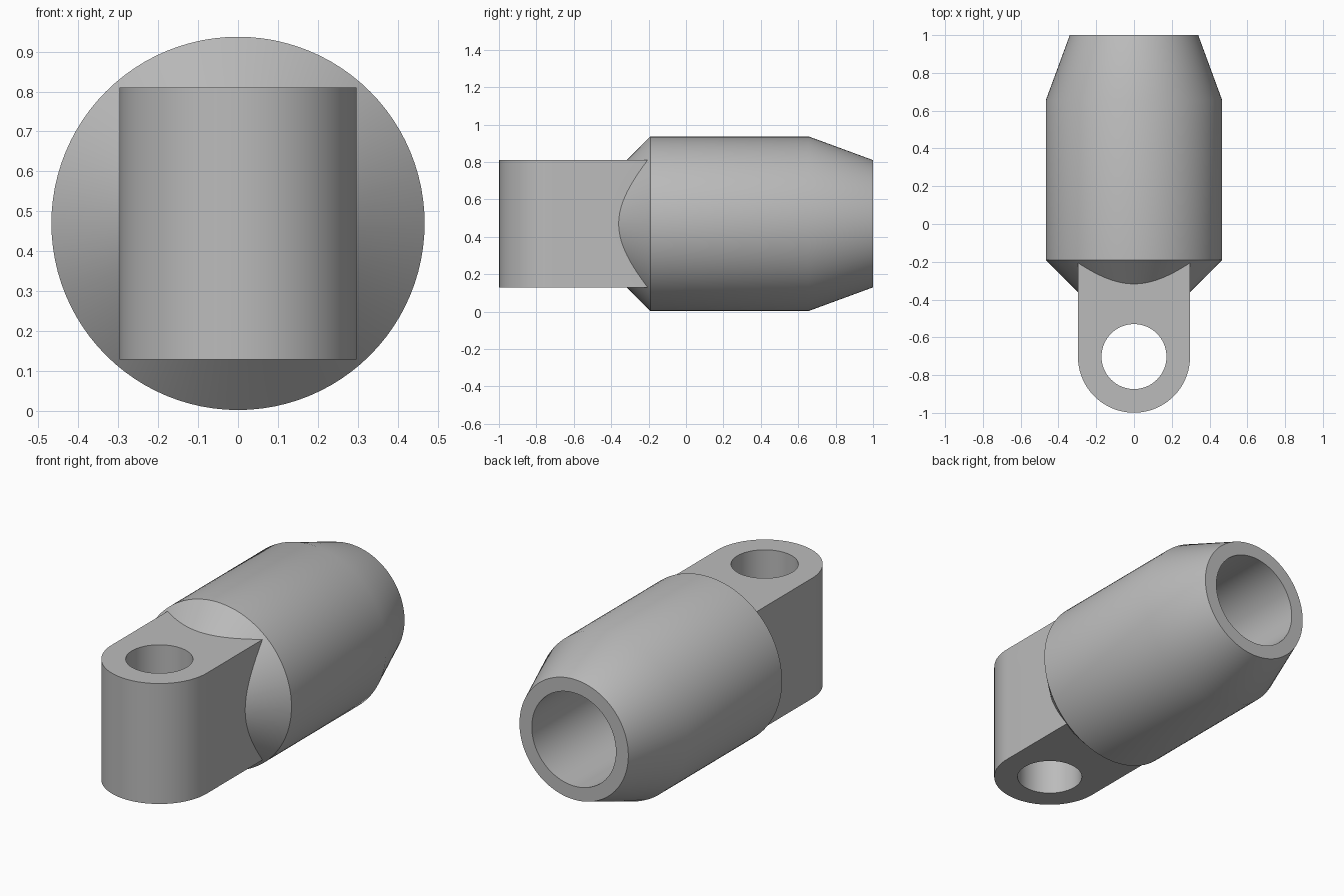
import bpy
import math
from math import sin, cos, pi

cube = bpy.data.objects.get("Cube")
if cube:
    bpy.data.objects.remove(cube, do_unlink=True)

AXIS_Z = 0.47      # height of the long axis
EYE_Y = -0.702     # centre of the pin hole
LUG_R = 0.297
SEGMENTS = 96

grey = bpy.data.materials.new("plain grey")
grey.use_nodes = True
grey.diffuse_color = (0.5, 0.5, 0.5, 1)
grey.node_tree.nodes["Principled BSDF"].inputs["Base Color"].default_value = (0.5, 0.5, 0.5, 1)


def make_object(name, verts, faces):
    mesh = bpy.data.meshes.new(name)
    mesh.from_pydata(verts, [], faces)
    mesh.materials.append(grey)
    obj = bpy.data.objects.new(name, mesh)
    bpy.context.collection.objects.link(obj)
    return obj


def lathe(name, profile):
    """Revolve (radius, y) points about the long axis, capping both ends."""
    n = SEGMENTS
    verts = [(r * cos(2 * pi * i / n), y, AXIS_Z + r * sin(2 * pi * i / n))
             for r, y in profile for i in range(n)]
    faces = [(k * n + i, (k + 1) * n + i, (k + 1) * n + (i + 1) % n, k * n + (i + 1) % n)
             for k in range(len(profile) - 1) for i in range(n)]
    last = (len(profile) - 1) * n
    faces += [tuple(range(n)), tuple(reversed(range(last, last + n)))]
    return make_object(name, verts, faces)


def prism(name, outline, z0, z1):
    """Extrude a counter-clockwise (x, y) outline upward."""
    n = len(outline)
    verts = [(x, y, z) for z in (z0, z1) for x, y in outline]
    faces = [(i, (i + 1) % n, n + (i + 1) % n, n + i) for i in range(n)]
    faces += [tuple(reversed(range(n))), tuple(range(n, 2 * n))]
    return make_object(name, verts, faces)


def arc(radius, start, end, steps):
    return [(radius * cos(start + (end - start) * i / steps),
             EYE_Y + radius * sin(start + (end - start) * i / steps)) for i in range(steps + 1)]


def combine(target, tool, operation):
    tool.hide_render = True
    mod = target.modifiers.new(operation.lower(), 'BOOLEAN')
    mod.operation = operation
    mod.solver = 'EXACT'
    mod.object = tool
    bpy.context.view_layer.objects.active = target
    bpy.ops.object.modifier_apply(modifier=mod.name)
    bpy.data.objects.remove(tool, do_unlink=True)


# Barrel: chamfered front, straight middle, tapered open rear
socket = lathe("socket_with_eye_lug", [(0.22, -0.437), (0.467, -0.19), (0.467, 0.655), (0.34, 1.0)])

# Lug with a rounded front, running back into the barrel
lug = prism("eye_lug", arc(LUG_R, pi, 2 * pi, 48) + [(LUG_R, -0.12), (-LUG_R, -0.12)], 0.13, 0.81)
combine(socket, lug, 'UNION')

# Vertical pin hole through the lug
combine(socket, prism("pin_hole", arc(0.172, 0, 2 * pi, 64)[:-1], -0.1, 1.1), 'DIFFERENCE')

# Blind bore from the rear
combine(socket, lathe("rear_bore", [(0.263, 0.0), (0.263, 1.1)]), 'DIFFERENCE')

# Smooth curved walls, crisp edges
bpy.ops.object.select_all(action='DESELECT')
socket.select_set(True)
bpy.context.view_layer.objects.active = socket
bpy.ops.object.shade_smooth_by_angle(angle=math.radians(30))
